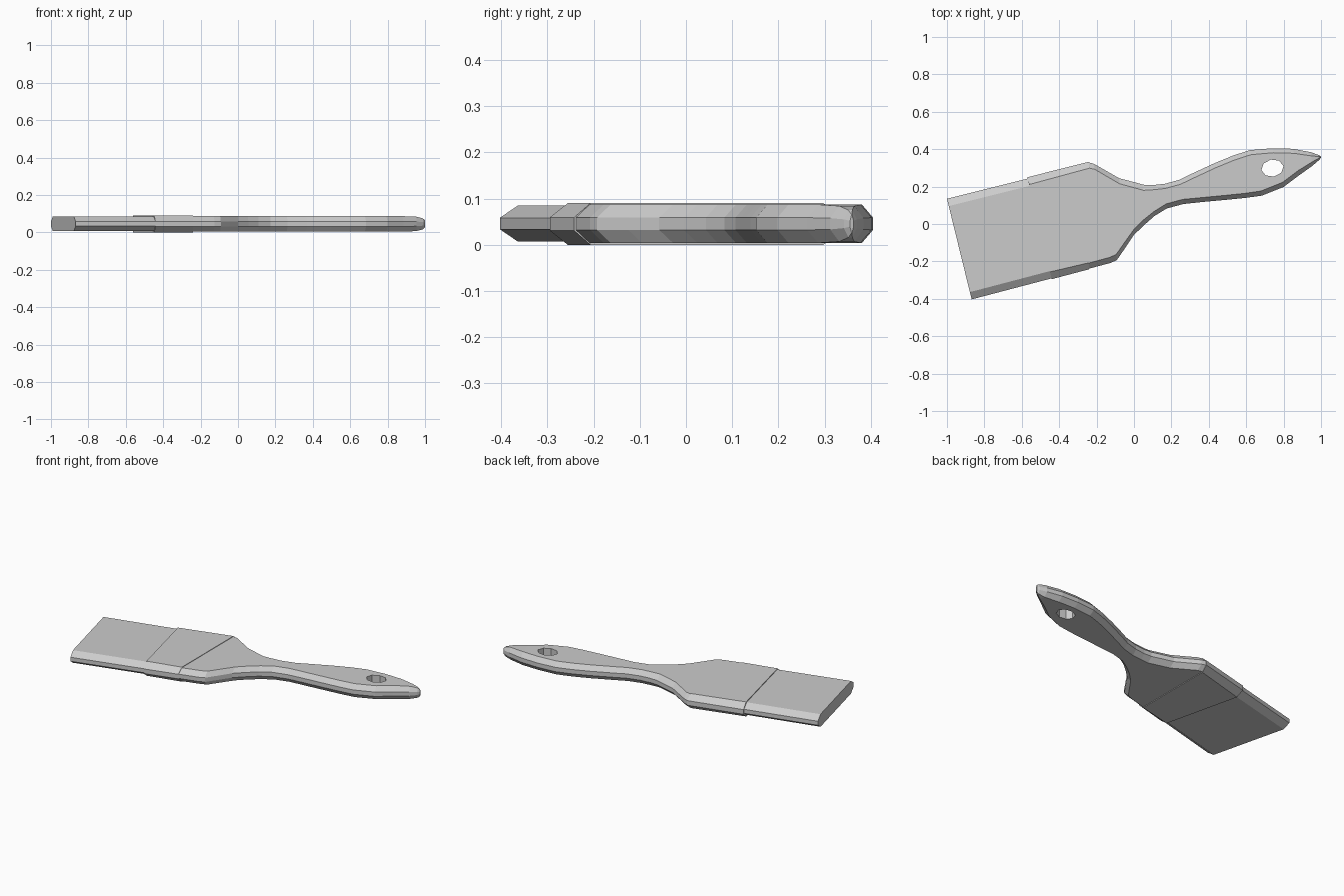
import bpy, bmesh, math


def loft(name, stations, z0, z1):
    """Skin chamfered cross-sections; station = upper xy, lower xy, chamfer, z shrink."""
    bm = bmesh.new()
    rings = []
    for (ux, uy), (lx, ly), c, s in stations:
        w = math.hypot(ux - lx, uy - ly)
        a, b = z0 + s, z1 - s
        h = (b - a) * 0.34
        t = min(c / w, 0.45)
        section = [(0, a + h), (0, b - h), (t, b), (1 - t, b),
                   (1, b - h), (1, a + h), (1 - t, a), (t, a)]
        rings.append([bm.verts.new((lx + (ux - lx) * k, ly + (uy - ly) * k, z))
                      for k, z in section])
    for r, q in zip(rings, rings[1:]):
        for i in range(8):
            j = (i + 1) % 8
            bm.faces.new((r[i], r[j], q[j], q[i]))
    bm.faces.new(rings[0])
    bm.faces.new(rings[-1])
    bmesh.ops.recalc_face_normals(bm, faces=bm.faces)
    mesh = bpy.data.meshes.new(name)
    bm.to_mesh(mesh)
    bm.free()
    ob = bpy.data.objects.new(name, mesh)
    bpy.context.collection.objects.link(ob)
    return ob


# Bristle block with a square-cut end
loft("bristles", [((-1.0, 0.135), (-0.868, -0.403), 0.04, 0),
                  ((-0.56, 0.245), (-0.43, -0.288), 0.04, 0)], 0.007, 0.085)

# Ferrule, slightly thicker than the bristles
loft("ferrule", [((-0.57, 0.25), (-0.44, -0.295), 0.04, 0),
                 ((-0.24, 0.333), (-0.24, -0.242), 0.035, 0)], 0.0, 0.09)

# Curved handle, from the shoulders to the pointed end
profile = [
    ((-0.245, 0.330), (-0.245, -0.240), 0.03, 0),
    ((-0.215, 0.322), (-0.125, -0.208), 0.03, 0),
    ((-0.150, 0.285), (-0.092, -0.193), 0.03, 0),
    ((-0.080, 0.245), (-0.045, -0.125), 0.03, 0),
    ((0.000, 0.224), (0.000, -0.058), 0.03, 0),
    ((0.050, 0.210), (0.055, -0.005), 0.03, 0),
    ((0.100, 0.208), (0.110, 0.043), 0.025, 0),
    ((0.165, 0.215), (0.175, 0.083), 0.025, 0),
    ((0.245, 0.237), (0.265, 0.107), 0.025, 0),
    ((0.305, 0.267), (0.370, 0.118), 0.025, 0),
    ((0.430, 0.325), (0.500, 0.130), 0.025, 0),
    ((0.530, 0.366), (0.600, 0.140), 0.025, 0),
    ((0.620, 0.395), (0.685, 0.152), 0.025, 0),
    ((0.740, 0.405), (0.800, 0.198), 0.025, 0),
    ((0.850, 0.402), (0.885, 0.262), 0.025, 0),
    ((0.945, 0.384), (0.955, 0.312), 0.02, 0.003),
    ((0.985, 0.370), (0.990, 0.342), 0.01, 0.012),
    ((0.998, 0.363), (1.000, 0.355), 0.004, 0.022),
]
handle = loft("handle", profile, 0.004, 0.087)

# Hanging hole
bpy.ops.mesh.primitive_cylinder_add(vertices=8, radius=1, depth=0.4,
                                    location=(0.74, 0.299, 0.045),
                                    rotation=(0, 0, math.radians(10)))
cutter = bpy.context.object
cutter.name = "hole_cutter"
cutter.scale = (0.06, 0.046, 1)
cutter.hide_render = True
cutter.hide_set(True)
cut = handle.modifiers.new("hanging_hole", 'BOOLEAN')
cut.operation = 'DIFFERENCE'
cut.solver = 'EXACT'
cut.object = cutter
